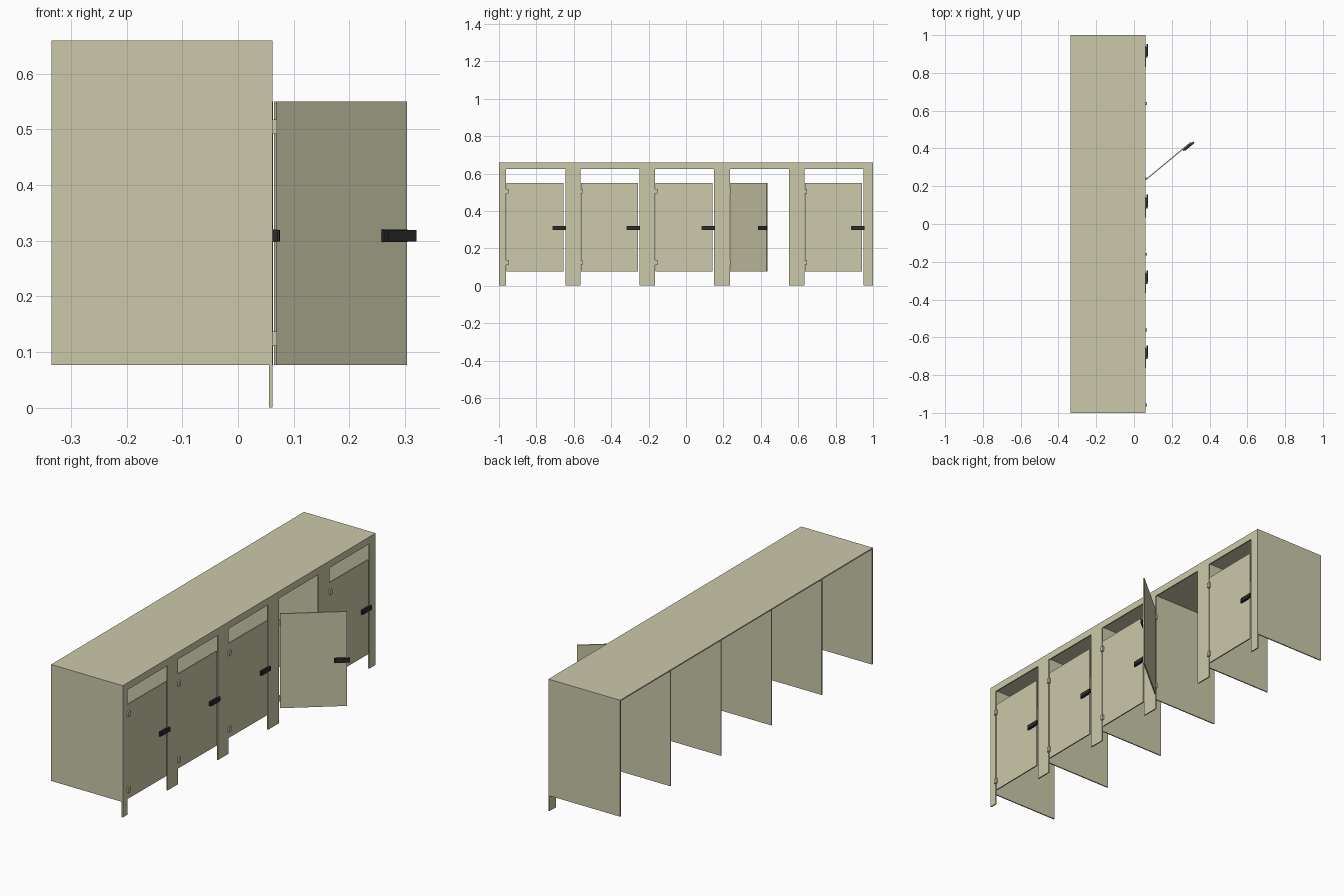
import bpy
from math import radians
from mathutils import Matrix, Vector

if "Cube" in bpy.data.objects:
    bpy.data.objects.remove(bpy.data.objects["Cube"], do_unlink=True)


def make_material(name, rgb, rough):
    m = bpy.data.materials.new(name)
    m.use_nodes = True
    m.diffuse_color = (*rgb, 1)
    bsdf = m.node_tree.nodes["Principled BSDF"]
    bsdf.inputs["Base Color"].default_value = (*rgb, 1)
    bsdf.inputs["Roughness"].default_value = rough
    return m


cream = make_material("cream panel", (0.6, 0.585, 0.4), 0.7)
black = make_material("black latch", (0.025, 0.025, 0.025), 0.6)


def box(name, lo, hi, mat, place=Matrix()):
    """Box between two corners, optionally moved by a matrix."""
    lo, hi = Vector(lo), Vector(hi)
    bpy.ops.mesh.primitive_cube_add(size=1)
    ob = bpy.context.object
    ob.name = name
    ob.data.transform(Matrix.Translation((lo + hi) / 2) @ Matrix.Diagonal((*(hi - lo), 1)))
    ob.matrix_world = place
    ob.data.materials.append(mat)
    return ob


BACK, FRONT, T = -0.335, 0.062, 0.006
INNER = FRONT - T
LOW, TOP, BEAM = 0.077, 0.66, 0.625

# Roof and top beam
box("roof", (BACK, -1, TOP - T), (INNER, 1, TOP), cream)
box("top_beam", (INNER, -1, BEAM), (FRONT, 1, TOP), cream)

# Front posts
posts = [(-1, -0.962), (-0.645, -0.565), (-0.248, -0.165),
         (0.15, 0.235), (0.55, 0.634), (0.95, 1)]
for i, (a, b) in enumerate(posts):
    box(f"post_{i + 1}", (INNER, a, 0), (FRONT, b, BEAM), cream)

# Partitions between the stalls
for i in range(6):
    y = -1 + i * (2 - T) / 5
    box(f"partition_{i + 1}", (BACK, y, LOW), (INNER, y + T, TOP - T), cream)

# Doors, each with a latch, swinging about the hinge side of the opening
for i, (_, hinge_y) in enumerate(posts[:5]):
    is_open = i == 3
    pivot = Vector((0.067 if is_open else 0.0575, hinge_y + 0.003, 0))
    swing = radians(-50.3 if is_open else -0.5)
    place = Matrix.Translation(pivot) @ Matrix.Rotation(swing, 4, "Z")
    h = T / 2
    box(f"door_{i + 1}", (-h, 0, LOW), (h, 0.305, 0.55), cream, place)
    box(f"latch_base_{i + 1}", (h, 0.245, 0.298), (h + 0.008, 0.3, 0.32), black, place)
    box(f"latch_bolt_{i + 1}", (h + 0.002, 0.252, 0.299), (h + 0.012, 0.317, 0.319), black, place)
    # Hinges
    for z in (0.111, 0.492):
        box(f"hinge_{i + 1}", (FRONT - 0.003, hinge_y - 0.003, z),
            (FRONT + 0.008, hinge_y + 0.012, z + 0.026), cream)
